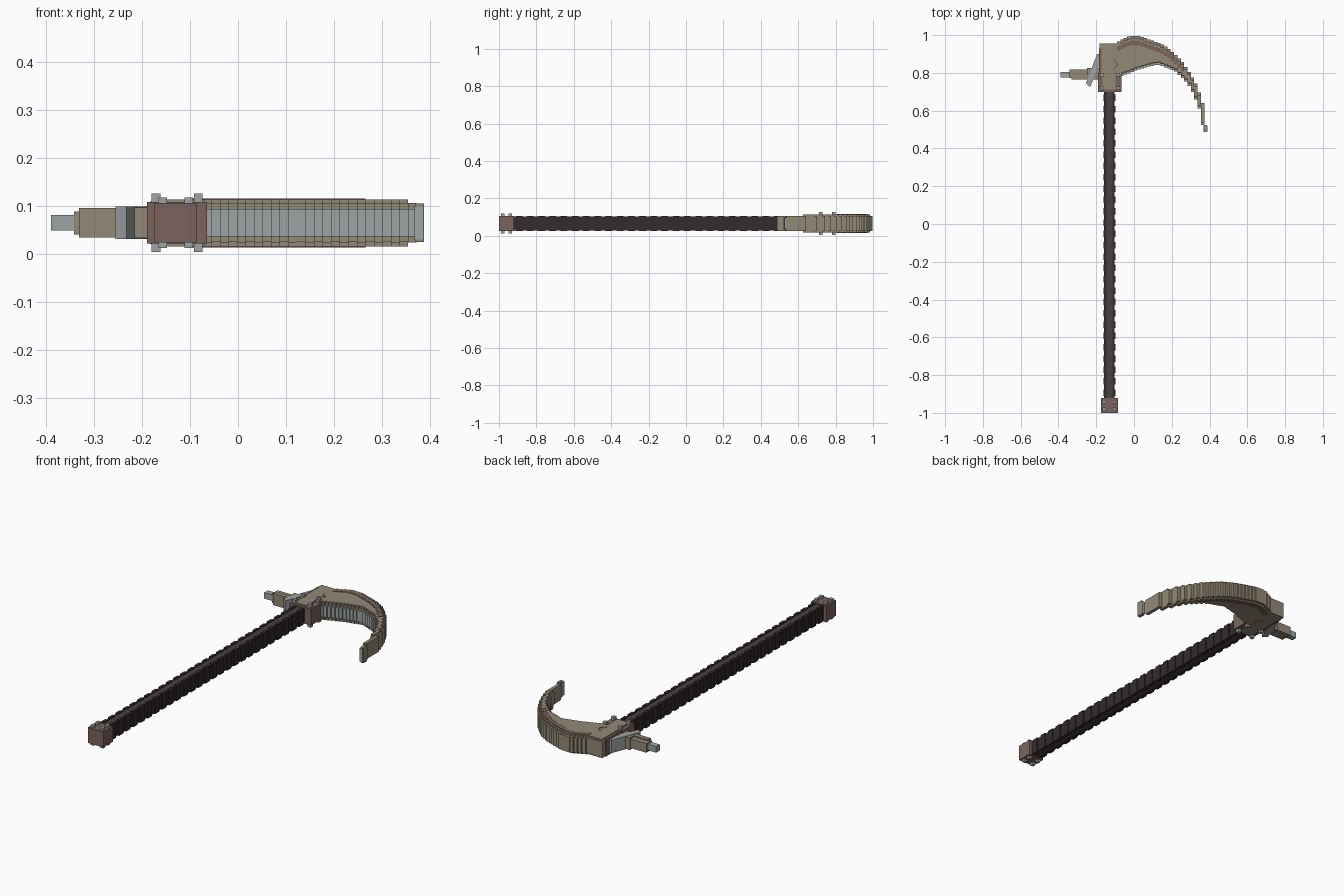
import bpy, bmesh
from mathutils import Matrix, Vector

cube = bpy.data.objects.get("Cube")
if cube:
    bpy.data.objects.remove(cube, do_unlink=True)

MID = 0.0655  # height of the weapon's middle plane


def material(name, rgb):
    m = bpy.data.materials.new(name)
    m.use_nodes = True
    m.diffuse_color = (*rgb, 1)
    m.node_tree.nodes["Principled BSDF"].inputs["Base Color"].default_value = (*rgb, 1)
    return m


TAN = material("weathered tan", (0.29, 0.25, 0.18))
BROWN = material("reddish brown", (0.20, 0.127, 0.108))
STEEL = material("steel grey", (0.34, 0.37, 0.37))
DARK = material("dark leather", (0.035, 0.025, 0.025))
PLUM = material("plum leather", (0.068, 0.05, 0.053))


def finish(name, bm, mat):
    bmesh.ops.recalc_face_normals(bm, faces=bm.faces)
    mesh = bpy.data.meshes.new(name)
    bm.to_mesh(mesh)
    bm.free()
    mesh.materials.append(mat)
    ob = bpy.data.objects.new(name, mesh)
    bpy.context.collection.objects.link(ob)
    return ob


def boxes(name, mat, items):
    """Each item: x range, y range, half height, optional height offset."""
    bm = bmesh.new()
    for x0, x1, y0, y1, h, *off in items:
        z = MID + (off[0] if off else 0)
        mtx = Matrix.Translation(((x0 + x1) / 2, (y0 + y1) / 2, z))
        bmesh.ops.create_cube(bm, size=1, matrix=mtx @ Matrix.Diagonal((x1 - x0, y1 - y0, 2 * h, 1)))
    finish(name, bm, mat)


def prism(name, mat, pts, h, off=0):
    bm = bmesh.new()
    face = bm.faces.new([bm.verts.new((x, y, MID + off - h)) for x, y in pts])
    ext = bmesh.ops.extrude_face_region(bm, geom=[face])
    verts = [g for g in ext["geom"] if isinstance(g, bmesh.types.BMVert)]
    bmesh.ops.translate(bm, verts=verts, vec=Vector((0, 0, 2 * h)))
    finish(name, bm, mat)


def curve_at(pts, x):
    for (xa, ya), (xb, yb) in zip(pts, pts[1:]):
        if x <= xb:
            return ya + (yb - ya) * (x - xa) / (xb - xa)
    return pts[-1][1]


# Handle: core, side rails and wrapped ribs
AX = -0.13
boxes("handle_core", PLUM, [(AX - 0.024, AX + 0.024, -0.93, 0.72, 0.036)])
boxes("handle_rails", DARK, [(AX + s * 0.022 - 0.006, AX + s * 0.022 + 0.006, -0.93, 0.72, 0.037)
                             for s in (-1, 1)])
ribs = []
for i in range(27):
    y = -0.91 + i * 0.06
    for s in (-1, 1):
        x = AX + s * 0.024
        ribs.append((x - 0.008, x + 0.008, y, y + 0.035, 0.0405))
boxes("handle_ribs", DARK, ribs)

# Pommel with studs
boxes("pommel", BROWN, [(AX - 0.045, AX + 0.045, -1.0, -0.92, 0.041)])
boxes("pommel_studs", STEEL, [(AX + sx * 0.027 - 0.009, AX + sx * 0.027 + 0.009,
                               y - 0.009, y + 0.009, 0.053)
                              for sx in (-1, 1) for y in (-0.98, -0.94)])

# Collar where the head meets the handle
boxes("collar", BROWN, [(-0.19, -0.065, 0.70, 0.80, 0.043)])
boxes("collar_plate", TAN, [(-0.168, -0.098, 0.712, 0.80, 0.049)])
boxes("collar_studs", STEEL, [(x - 0.009, x + 0.009, y - 0.009, y + 0.009, 0.061)
                              for x in (-0.171, -0.083) for y in (0.72, 0.79)])

# Head block
boxes("head_block", TAN, [(-0.182, -0.07, 0.79, 0.955, 0.042), (-0.172, -0.07, 0.79, 0.945, 0.049)])
boxes("head_side_trim", BROWN, [(-0.184, -0.172, 0.80, 0.93, 0.044)])

# Curved blade: stepped upright slabs between an outer and an inner edge
OUTER = [(-0.1, 0.958), (-0.02, 0.997), (0.03, 0.995), (0.14, 0.955), (0.19, 0.925),
         (0.255, 0.86), (0.296, 0.80), (0.335, 0.73), (0.365, 0.635), (0.38, 0.58)]
INNER = [(-0.1, 0.77), (0.03, 0.82), (0.127, 0.845), (0.217, 0.81), (0.285, 0.745),
         (0.317, 0.685), (0.344, 0.62), (0.36, 0.53), (0.38, 0.50)]
body, cap, edge, stripe = [], [], [], []
N, START, END = 26, -0.09, 0.372
step = (END - START) / N
for i in range(N):
    x0 = START + i * step
    x1, xm = x0 + step, x0 + step / 2
    yo, yi = curve_at(OUTER, xm), curve_at(INNER, xm)
    edge.append((x0, x1, yi, yi + 0.016, 0.029))
    body.append((x0, x1, yi + 0.010, yo, 0.041 if i % 2 else 0.0405))
    if xm < 0.362:
        cap.append((x0, x1, yi + 0.014, yo - 0.014, 0.049))
    if xm < 0.27:
        for s in (-1, 1):
            stripe.append((x0, x1, yo - 0.05, yo - 0.026, 0.002, s * 0.049))
boxes("blade_body", TAN, body)
boxes("blade_caps", TAN, cap)
boxes("blade_cutting_edge", STEEL, edge)
boxes("blade_stripe", BROWN, stripe)
boxes("blade_tip", STEEL, [(0.368, 0.386, 0.487, 0.525, 0.035)])
boxes("blade_tip_cap", TAN, [(0.37, 0.388, 0.49, 0.52, 0.040)])

# Chevron marks on both faces of the head
for s, side in ((1, "top"), (-1, "bottom")):
    prism("chevron_" + side, BROWN,
          [(-0.11, 0.875), (-0.08, 0.845), (-0.11, 0.815), (-0.11, 0.825),
           (-0.09, 0.845), (-0.11, 0.865)], 0.002, s * 0.049)

# Back spike and slanted guard
boxes("spike_tip", STEEL, [(-0.39, -0.33, 0.775, 0.805, 0.016)])
boxes("spike_body", TAN, [(-0.342, -0.18, 0.772, 0.818, 0.024), (-0.332, -0.25, 0.766, 0.79, 0.031),
                          (-0.25, -0.18, 0.766, 0.825, 0.032)])
prism("slanted_guard", STEEL,
      [(-0.195, 0.90), (-0.182, 0.90), (-0.182, 0.85), (-0.232, 0.725),
       (-0.255, 0.745), (-0.238, 0.79)], 0.034)
